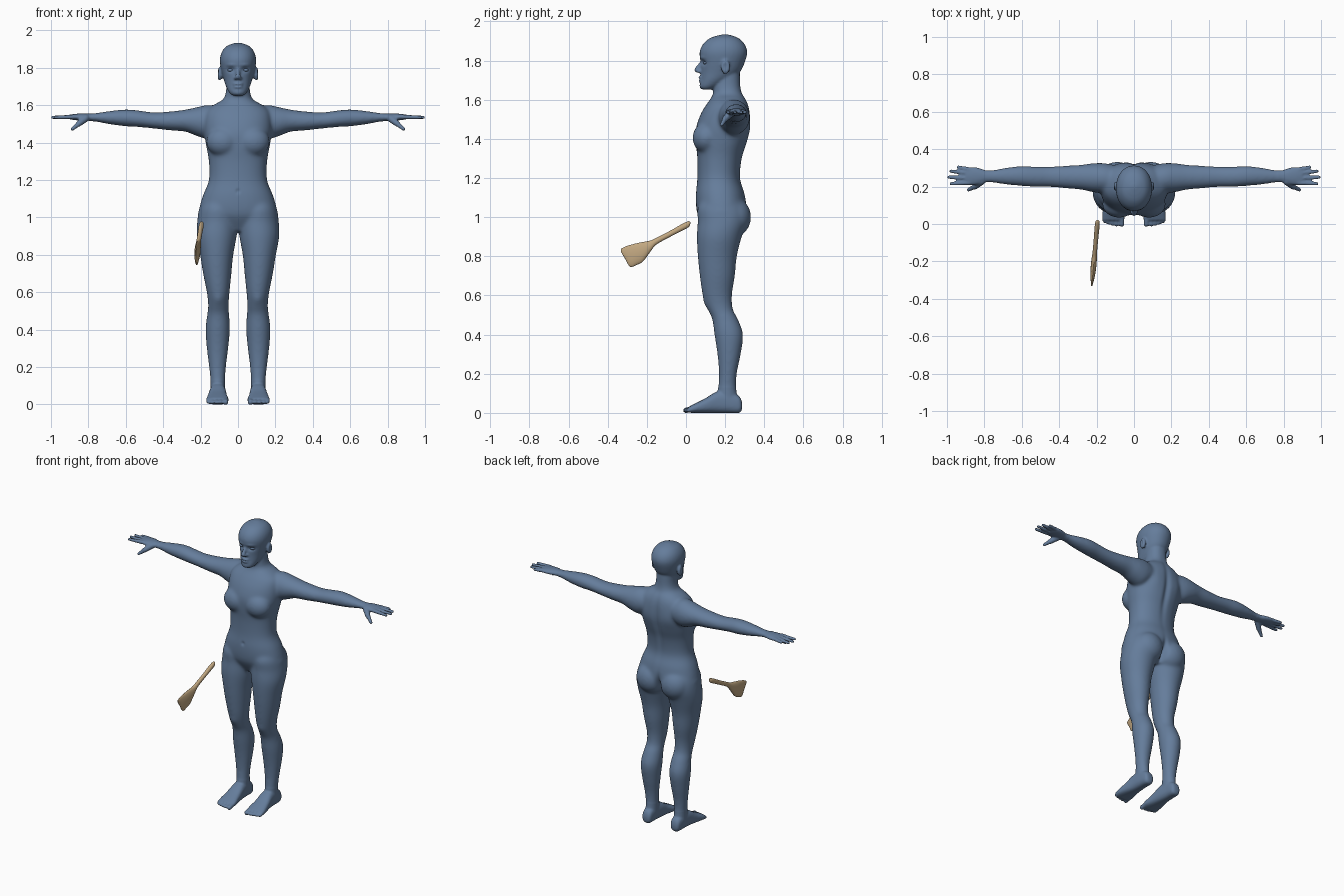
import bpy
import bmesh
from math import cos, sin, pi, exp, copysign, radians
from mathutils import Matrix, Vector

cube = bpy.data.objects.get("Cube")
if cube:
    bpy.data.objects.remove(cube, do_unlink=True)


def material(name, colour):
    mat = bpy.data.materials.new(name)
    mat.use_nodes = True
    mat.diffuse_color = colour
    mat.node_tree.nodes["Principled BSDF"].inputs["Base Color"].default_value = colour
    return mat


def catmull(a, b, c, d, t):
    return 0.5 * (2 * b + (c - a) * t + (2 * a - 5 * b + 4 * c - d) * t * t
                  + (3 * b - a - 3 * c + d) * t ** 3)


def loft(bm, axis, rows, power=2.0, steps=4, sides=32):
    """Skin through rows of (position, low, high, low, high) along an axis."""
    keys = []
    last = len(rows) - 1
    for i in range(last):
        quad = [rows[max(i - 1, 0)], rows[i], rows[i + 1], rows[min(i + 2, last)]]
        for s in range(steps):
            keys.append([catmull(*vals, s / steps) for vals in zip(*quad)])
    keys.append(rows[-1])
    rings = []
    for pos, u0, u1, v0, v1 in keys:
        ring = []
        for k in range(sides):
            c, s = cos(2 * pi * k / sides), sin(2 * pi * k / sides)
            u = (u0 + u1) / 2 + (u1 - u0) / 2 * copysign(abs(c) ** (2 / power), c)
            v = (v0 + v1) / 2 + (v1 - v0) / 2 * copysign(abs(s) ** (2 / power), s)
            co = {"X": (pos, u, v), "Y": (u, pos, v), "Z": (u, v, pos)}[axis]
            ring.append(bm.verts.new(co))
        rings.append(ring)
    faces = [bm.faces.new(rings[0]), bm.faces.new(rings[-1])]
    for low, high in zip(rings, rings[1:]):
        for k in range(sides):
            n = (k + 1) % sides
            faces.append(bm.faces.new((low[k], low[n], high[n], high[k])))
    bmesh.ops.recalc_face_normals(bm, faces=faces)


def ellipsoid(bm, centre, radii):
    mat = Matrix.Translation(centre) @ Matrix.Diagonal((*radii, 1))
    bmesh.ops.create_uvsphere(bm, u_segments=24, v_segments=16, radius=1, matrix=mat)


def capsule(bm, a, b, ra, rb):
    a, b = Vector(a), Vector(b)
    turn = (b - a).to_track_quat("Z", "Y").to_matrix().to_4x4()
    bmesh.ops.create_cone(bm, cap_ends=True, segments=16, radius1=ra, radius2=rb,
                          depth=(b - a).length,
                          matrix=Matrix.Translation((a + b) / 2) @ turn)
    ellipsoid(bm, a, (ra, ra, ra))
    ellipsoid(bm, b, (rb, rb, rb))


def mirror(bm):
    geom = bm.verts[:] + bm.edges[:] + bm.faces[:]
    copy = bmesh.ops.duplicate(bm, geom=geom)["geom"]
    verts = [g for g in copy if isinstance(g, bmesh.types.BMVert)]
    bmesh.ops.scale(bm, vec=(-1, 1, 1), verts=verts)
    bmesh.ops.reverse_faces(bm, faces=[g for g in copy if isinstance(g, bmesh.types.BMFace)])


def make_object(name, bm, mat):
    mesh = bpy.data.meshes.new(name)
    bm.to_mesh(mesh)
    bm.free()
    mesh.materials.append(mat)
    mesh.shade_smooth()
    obj = bpy.data.objects.new(name, mesh)
    bpy.context.collection.objects.link(obj)
    return obj


skin = material("slate blue", (0.13, 0.205, 0.33, 1))
wood = material("tan wood", (0.54, 0.39, 0.22, 1))
bm = bmesh.new()

# Leg
loft(bm, "Z", [
    (1.12, .04, .17, .10, .26), (1.05, .01, .205, .06, .30), (.98, 0, .218, .06, .31),
    (.9, .007, .221, .055, .285), (.8, .025, .203, .06, .26), (.7, .035, .187, .07, .25),
    (.6, .045, .167, .085, .235), (.53, .05, .16, .11, .24), (.48, .047, .165, .133, .265),
    (.4, .043, .174, .145, .292), (.3, .052, .167, .16, .28), (.2, .064, .155, .168, .26),
    (.12, .069, .147, .163, .257), (.04, .07, .147, .15, .27)])

# Foot and toes
loft(bm, "Y", [
    (.287, .09, .125, .02, .05), (.272, .075, .14, 0, .085), (.22, .07, .147, 0, .11),
    (.16, .064, .152, 0, .11), (.1, .058, .162, 0, .075), (.05, .05, .17, 0, .05),
    (.02, .052, .17, 0, .035)], power=2.6)
for i, (x, tip) in enumerate([(.066, 0), (.093, -.003), (.115, .001), (.137, .007), (.156, .015)]):
    r = .015 if i == 0 else .011
    capsule(bm, (x, .05, .024), (x, tip, .013), r, r)

# Arm and palm
loft(bm, "X", [
    (.1, .17, .31, 1.45, 1.59), (.16, .165, .325, 1.42, 1.602), (.22, .17, .325, 1.435, 1.59),
    (.28, .183, .317, 1.458, 1.577), (.36, .19, .312, 1.465, 1.567), (.45, .198, .307, 1.475, 1.562),
    (.53, .198, .307, 1.483, 1.572), (.6, .203, .31, 1.487, 1.578), (.68, .21, .302, 1.497, 1.57),
    (.75, .22, .29, 1.51, 1.56), (.79, .223, .287, 1.516, 1.555), (.83, .212, .3, 1.518, 1.556),
    (.87, .208, .306, 1.52, 1.554), (.9, .215, .302, 1.525, 1.55)])

# Fingers and thumb
for base, tip, reach in [(.22, .215, .978), (.245, .25, .99), (.27, .283, .98), (.291, .304, .94)]:
    capsule(bm, (.88, base, 1.538), (reach, tip, 1.535), .0125, .0095)
capsule(bm, (.815, .228, 1.53), (.85, .2, 1.502), .02, .016)
capsule(bm, (.85, .2, 1.502), (.885, .183, 1.473), .014, .01)

# Breast, buttock, ear and nostril
ellipsoid(bm, (.08, .105, 1.405), (.09, .072, .08))
ellipsoid(bm, (.09, .245, 1.0), (.1, .088, .1))
ellipsoid(bm, (.098, .202, 1.767), (.014, .024, .037))
ellipsoid(bm, (.012, .068, 1.745), (.01, .014, .009))
mirror(bm)

# Torso and neck
loft(bm, "Z", [(z, -w, w, front, back) for z, w, front, back in [
    (.925, .08, .11, .25), (1.0, .205, .065, .30), (1.05, .207, .052, .31), (1.12, .187, .05, .30),
    (1.2, .156, .058, .277), (1.3, .156, .058, .287), (1.38, .17, .05, .312), (1.45, .18, .05, .328),
    (1.52, .18, .072, .328), (1.57, .168, .1, .32), (1.605, .125, .125, .305), (1.63, .082, .138, .288),
    (1.67, .065, .14, .278), (1.74, .06, .15, .275)]], power=2.2)

# Head
loft(bm, "Z", [(z, -w, w, front, back) for z, w, front, back in [
    (1.652, .03, .08, .13), (1.668, .047, .069, .17), (1.7, .064, .074, .22), (1.74, .077, .076, .275),
    (1.79, .09, .075, .3), (1.84, .097, .069, .313), (1.88, .089, .084, .302), (1.91, .068, .115, .275),
    (1.925, .042, .15, .245), (1.934, .012, .19, .21)]], power=2.1)

# Nose, lips and chin
capsule(bm, (0, .078, 1.79), (0, .055, 1.752), .009, .014)
ellipsoid(bm, (0, .076, 1.713), (.027, .014, .008))
ellipsoid(bm, (0, .077, 1.698), (.025, .014, .008))
ellipsoid(bm, (0, .088, 1.668), (.025, .02, .016))

# Fuse all body parts into one skin
body = make_object("body", bm, skin)
fuse = body.modifiers.new("fuse", "REMESH")
fuse.mode = "VOXEL"
fuse.voxel_size = 0.006
graph = bpy.context.evaluated_depsgraph_get()
fused = bpy.data.meshes.new_from_object(body.evaluated_get(graph))
body.modifiers.clear()
body.data = fused
bm = bmesh.new()
bm.from_mesh(fused)

# Soften the joins, more on the trunk and limbs than on face, hands and feet
core = [v for v in bm.verts if abs(v.co.x) < .77 and .13 < v.co.z < 1.64]
face = [v for v in bm.verts if v.co.z > 1.62]
for verts, times in ((bm.verts[:], 2), (face, 2), (core, 18)):
    for _ in range(times):
        bmesh.ops.smooth_vert(bm, verts=verts, factor=0.5,
                              use_axis_x=True, use_axis_y=True, use_axis_z=True)

# Sculpted hollows and swellings: centre, radii, push (both sides alike)
sculpt = [
    ((.038, .08, 1.79), (.022, .04, .013), (0, .012, 0)),     # eye socket
    ((.04, .08, 1.815), (.028, .03, .008), (0, -.004, 0)),    # brow
    ((0, .065, 1.705), (.026, .03, .004), (0, .006, 0)),      # mouth
    ((.115, .2, 1.77), (.012, .012, .02), (-.009, 0, 0)),     # ear hollow
    ((0, .32, 1.4), (.02, .06, .18), (0, -.012, 0)),          # spine
    ((.09, .32, 1.47), (.05, .06, .07), (0, .006, 0)),        # shoulder blade
    ((0, .31, .97), (.016, .08, .07), (0, -.03, 0)),          # seat cleft
    ((0, .055, 1.14), (.01, .03, .012), (0, .006, 0)),        # navel
    ((.105, .09, .56), (.03, .04, .03), (0, -.006, 0)),       # kneecap
]
for v in bm.verts:
    side = copysign(1, v.co.x)
    spot = Vector((abs(v.co.x), v.co.y, v.co.z))
    for centre, radii, push in sculpt:
        far = sum(((p - c) / r) ** 2 for p, c, r in zip(spot, centre, radii))
        if far < 9:
            v.co += Vector((push[0] * side, push[1], push[2])) * exp(-far)
    v.co.z = max(v.co.z, 0)
bm.to_mesh(fused)
bm.free()
fused.materials.clear()
fused.materials.append(skin)
fused.shade_smooth()

# Eyes
bm = bmesh.new()
ellipsoid(bm, (.038, .101, 1.788), (.019, .012, .009))
mirror(bm)
make_object("eyes", bm, skin)

# Wooden paddle: round handle flattening into a slanted blade
bm = bmesh.new()
rows = []
for y, half, low, high in [
        (.022, .003, .965, .975), (.012, .011, .948, .979), (-.02, .013, .931, .965),
        (-.08, .012, .9, .931), (-.15, .012, .861, .895), (-.18, .014, .826, .881),
        (-.22, .015, .773, .873), (-.25, .014, .757, .867), (-.285, .011, .746, .858),
        (-.31, .007, .785, .85), (-.332, .003, .822, .838)]:
    x = -.196 + .09 * y
    rows.append((y, x - half, x + half, low, high))
loft(bm, "Y", rows, sides=24)
paddle = make_object("paddle", bm, wood)
paddle.data.set_sharp_from_angle(angle=radians(40))
